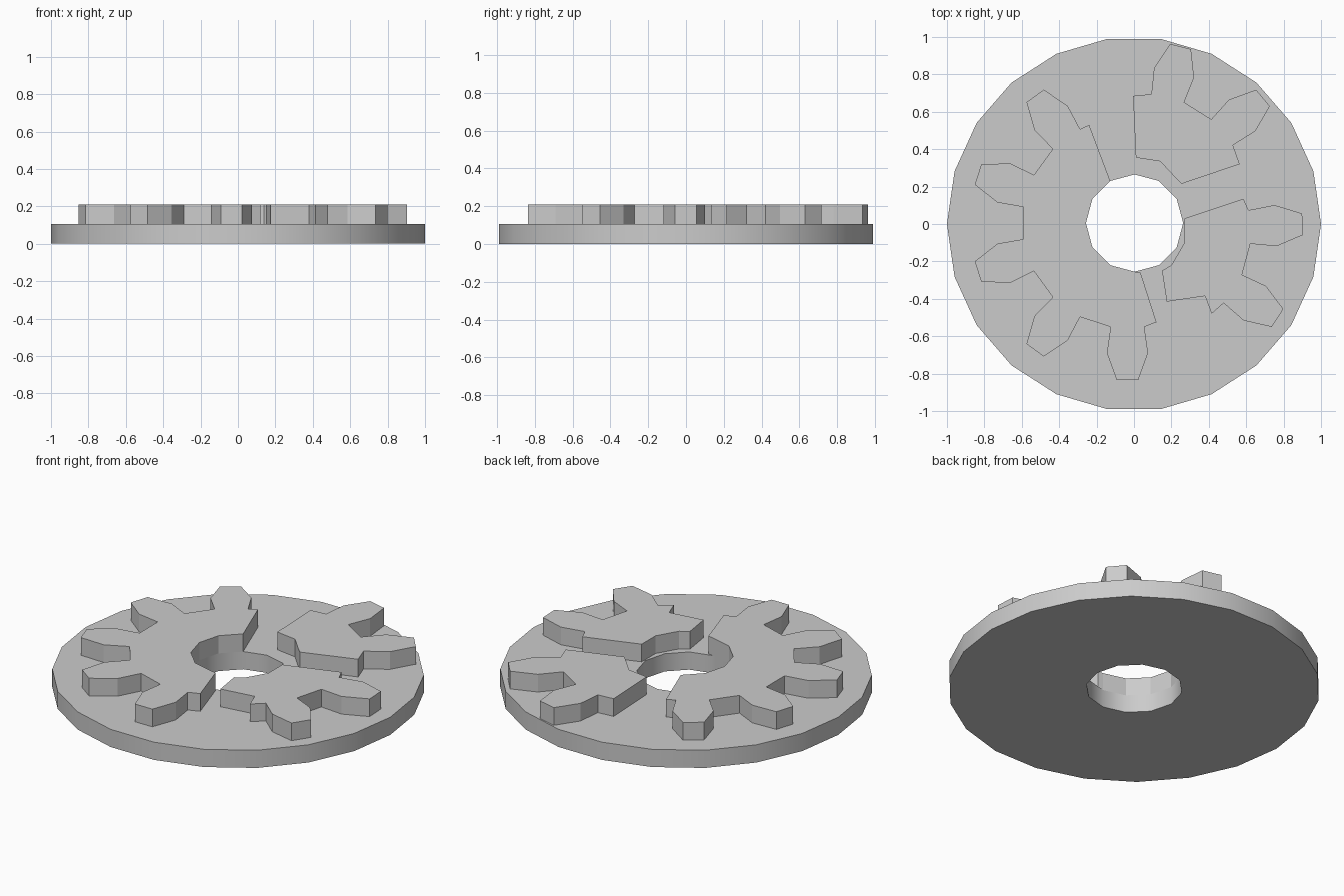
import bpy
import bmesh
from math import cos, sin, radians
from mathutils import Vector

cube = bpy.data.objects.get("Cube")
if cube:
    bpy.data.objects.remove(cube, do_unlink=True)

DISC_TOP, GEAR_TOP = 0.105, 0.21
BORE_CENTRE, BORE_RADIUS = Vector((0.003, 0.005)), 0.26

# One plain grey for everything
grey = bpy.data.materials.new("plain_grey")
grey.use_nodes = True
colour = (0.6, 0.6, 0.6, 1)
grey.diffuse_color = colour
grey.node_tree.nodes["Principled BSDF"].inputs["Base Color"].default_value = colour


def polar(centre, radius, degrees):
    a = radians(degrees)
    return Vector(centre) + radius * Vector((cos(a), sin(a)))


def slab(name, loops, bottom, top):
    """Extrude an outline, with optional hole loops, into a solid plate."""
    bm = bmesh.new()
    edges = []
    for loop in loops:
        verts = [bm.verts.new((p[0], p[1], bottom)) for p in loop]
        edges += [bm.edges.new((v, verts[i - 1])) for i, v in enumerate(verts)]
    bmesh.ops.triangle_fill(bm, edges=edges, use_beauty=True, use_dissolve=False)
    result = bmesh.ops.extrude_face_region(bm, geom=bm.faces[:], use_keep_orig=True)
    raised = [g for g in result["geom"] if isinstance(g, bmesh.types.BMVert)]
    bmesh.ops.translate(bm, verts=raised, vec=(0, 0, top - bottom))
    bmesh.ops.recalc_face_normals(bm, faces=bm.faces[:])
    mesh = bpy.data.meshes.new(name)
    bm.to_mesh(mesh)
    bm.free()
    mesh.materials.append(grey)
    obj = bpy.data.objects.new(name, mesh)
    bpy.context.collection.objects.link(obj)
    return obj


# Half of a tooth flank: (distance from gear centre, half width)
FLANK = [(0.555, 0.09), (0.695, 0.11), (0.84, 0.057)]


def teeth(centre, angles):
    """Outline of neighbouring gear teeth, counter-clockwise."""
    points = []
    for angle in angles:
        out = polar((0, 0), 1, angle)
        side = Vector((-out.y, out.x))
        points += [Vector(centre) + out * r - side * w for r, w in FLANK]
        points += [Vector(centre) + out * r + side * w for r, w in reversed(FLANK)]
    return points


# Base disc with a twelve-sided bore
rim = [polar((0, 0), 1, 360 * i / 22) for i in range(22)]
bore = [polar(BORE_CENTRE, BORE_RADIUS, 30 * i) for i in range(12)]
disc = slab("base_disc", [rim, bore], 0, DISC_TOP)
bpy.ops.object.select_all(action="DESELECT")
disc.select_set(True)
bpy.context.view_layer.objects.active = disc
bpy.ops.object.shade_smooth_by_angle(angle=radians(32))

# Large broken gear piece, wrapped around the bore
large = teeth((-0.035, 0.005), range(126, 271, 36))
large += [(0.12, -0.525), (0.035, -0.26)]
large += [polar(BORE_CENTRE, BORE_RADIUS, a) for a in range(270, 119, -30)]
large += [(-0.24, 0.53)]
slab("large_gear_piece", [large], DISC_TOP, GEAR_TOP)

# Back broken piece with two teeth
back = teeth((0.046, 0.134), (40, 76))
back += [(-0.005, 0.685), (0.01, 0.355), (0.14, 0.335),
         (0.21, 0.26), (0.255, 0.215), (0.565, 0.32)]
slab("back_gear_piece", [back], DISC_TOP, GEAR_TOP)

# Side broken piece with two teeth
side_piece = teeth((0.063, -0.045), (-33, 3))
side_piece += [(0.585, 0.135), (0.27, 0.03), (0.27, -0.1), (0.2, -0.22),
               (0.15, -0.25), (0.175, -0.415), (0.38, -0.385), (0.415, -0.48)]
slab("side_gear_piece", [side_piece], DISC_TOP, GEAR_TOP)
